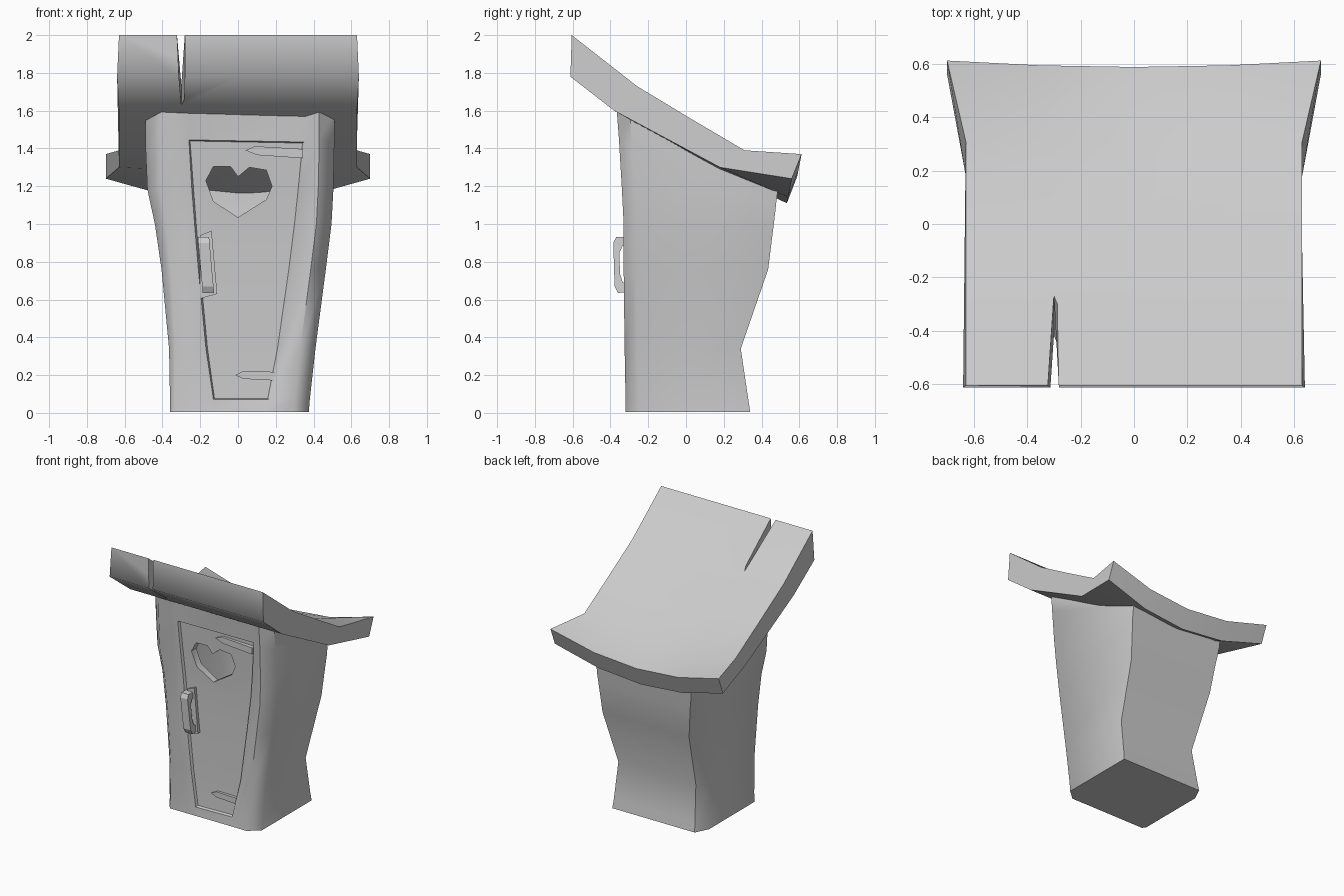
import bpy, bmesh

if "Cube" in bpy.data.objects:
    bpy.data.objects.remove(bpy.data.objects["Cube"])

grey = bpy.data.materials.new("plain grey")
grey.use_nodes = True
grey.diffuse_color = (0.6, 0.6, 0.6, 1)
grey.node_tree.nodes["Principled BSDF"].inputs["Base Color"].default_value = (0.6, 0.6, 0.6, 1)


def finish(bm, name, angle=0.7):
    bmesh.ops.recalc_face_normals(bm, faces=bm.faces)
    mesh = bpy.data.meshes.new(name)
    bm.to_mesh(mesh)
    bm.free()
    mesh.materials.append(grey)
    obj = bpy.data.objects.new(name, mesh)
    bpy.context.collection.objects.link(obj)
    smooth(obj, angle)
    return obj


def smooth(obj, angle):
    bpy.ops.object.select_all(action='DESELECT')
    obj.select_set(True)
    bpy.context.view_layer.objects.active = obj
    bpy.ops.object.shade_smooth_by_angle(angle=angle)


def loft(rings):
    """Skin closed rings of equal length and cap both ends."""
    bm = bmesh.new()
    loops = [[bm.verts.new(p) for p in r] for r in rings]
    n = len(loops[0])
    skins = []
    for a, b in zip(loops, loops[1:]):
        skins.append([bm.faces.new((a[i], a[(i + 1) % n], b[(i + 1) % n], b[i]))
                      for i in range(n)])
    bm.faces.new(loops[0][::-1])
    bm.faces.new(loops[-1])
    return bm, skins


def plate(outline, y0, y1):
    """Extrude an x-z outline from y0 to y1."""
    return loft([[(x, y, z) for x, z in outline] for y in (y0, y1)])[0]


def cut(obj, cutter, angle):
    mod = obj.modifiers.new("cut", 'BOOLEAN')
    mod.operation, mod.solver, mod.object = 'DIFFERENCE', 'EXACT', cutter
    bpy.ops.object.select_all(action='DESELECT')
    obj.select_set(True)
    bpy.context.view_layer.objects.active = obj
    bpy.ops.object.modifier_apply(modifier=mod.name)
    bpy.data.objects.remove(cutter)
    smooth(obj, angle)


# Body levels: height, front right and left, back right and left,
# door right and left, front, back (the model's own right is -x)
LEVELS = [
    (0.005, -.36, .375, -.36, .375, -.12, .155, -.32, .34),
    (0.07, -.36, .38, -.355, .37, -.13, .165, -.32, .33),
    (0.34, -.365, .41, -.335, .36, -.17, .22, -.325, .29),
    (0.76, -.405, .465, -.38, .39, -.21, .28, -.33, .435),
    (1.0, -.44, .495, -.41, .405, -.23, .31, -.33, .465),
    (1.2, -.48, .505, -.42, .41, -.245, .33, -.34, .472),
    (1.455, -.49, .51, -.43, .41, -.26, .35, -.355, .48),
    (1.645, -.49, .51, -.43, .41, -.27, .36, -.37, .487),
]


def ring(level, inset=0.0, lift=0.0):
    z, xl, xr, bl, br, dl, dr, f, b = level
    xl, xr, bl, br = xl + inset, xr - inset, bl + inset, br - inset
    f, b = f + inset * 1.5, b - inset
    sink = min(.04, z * .2)
    c = .02 + .04 * z
    pts = [(dl, f + sink / 4), (dr, f + sink), (xr - .08, f), (xr, f + .07),
           (br, b), (bl + .05, b), (bl, b - .1), (xl, f + c), (xl + c, f)]
    if inset:
        pts = pts[2:]

    def height(y):
        # upper levels lean back to follow the slope of the roof
        top = 1.65 - 0.535 * (y + 0.38)
        return z if z <= 1 else 1 + (z - 1) * (top - 1) / 0.645
    return [(x, y, height(y) + lift) for x, y in pts]


# Body with a sunken door
bm, skins = loft([ring(lv) for lv in LEVELS])
door = [skin[0] for skin in skins[1:-1]]
bmesh.ops.recalc_face_normals(bm, faces=bm.faces)
bmesh.ops.inset_region(bm, faces=door, thickness=0.01, depth=-0.018)
body = finish(bm, "body", 1.0)

# Hollow room, open under the roof
room = [ring(lv, 0.06) for lv in LEVELS[1:-1]] + [ring(LEVELS[-1], 0.06, 0.1)]
cut(body, finish(loft(room)[0], "room_cutter"), 1.0)

# Heart window
heart = [(-.17, 1.23), (-.13, 1.305), (-.04, 1.305), (0, 1.25), (.06, 1.30),
         (.15, 1.285), (.18, 1.2), (.15, 1.13), (0, 1.035), (-.13, 1.12)]
cut(body, finish(plate(heart, -.5, -.1), "heart_cutter"), 1.0)

# Roof: y, edge height, mid dip, half width along top and underside
TOP = [(-.605, 2.0, 0, .63), (-.26, 1.73, 0, .63), (.03, 1.555, 0, .63),
       (.31, 1.39, .03, .63), (.612, 1.37, .12, .70)]
UNDER = [(.56, 1.24, .13, .70), (.18, 1.30, .02, .63), (-.1, 1.45, .01, .63),
         (-.38, 1.60, 0, .63), (-.612, 1.78, 0, .64)]
slices = []
for i in range(5):
    t = i / 2 - 1
    dip = 1 - t * t
    slices.append([(t * w, y - 0.2 * d * dip, z - d * dip)
                   for y, z, d, w in TOP + UNDER])
roof = finish(loft(slices)[0], "roof", 1.0)

# Split in the front edge of the roof
split = [[(-.335, -.7, z), (-.28, -.7, z), (-.30, -.27 - (1.735 - z) * 1.4, z)]
         for z in (1.5, 2.2)]
cut(roof, finish(loft(split)[0], "split_cutter"), 1.0)

# Hinges
finish(plate([(.04, 1.39), (.09, 1.412), (.345, 1.397), (.345, 1.348), (.1, 1.365)],
             -.325, -.285), "upper_hinge")
finish(plate([(-.015, .2), (.03, .222), (.195, .217), (.185, .172), (.03, .18)],
             -.3, -.26), "lower_hinge")

# Door handle and its back plate
finish(plate([(-.2, .605), (-.11, .63), (-.14, .965), (-.2, .94)],
             -.32, -.29), "handle_plate")
grip = [(-.31, .64), (-.36, .635), (-.378, .67), (-.385, .9), (-.37, .93), (-.31, .93),
        (-.31, .885), (-.335, .885), (-.352, .85), (-.35, .74), (-.335, .69), (-.31, .69)]
finish(loft([[(x - .09 * (z - .64), y, z) for y, z in grip] for x in (-.187, -.127)])[0],
       "handle", 0.4)
